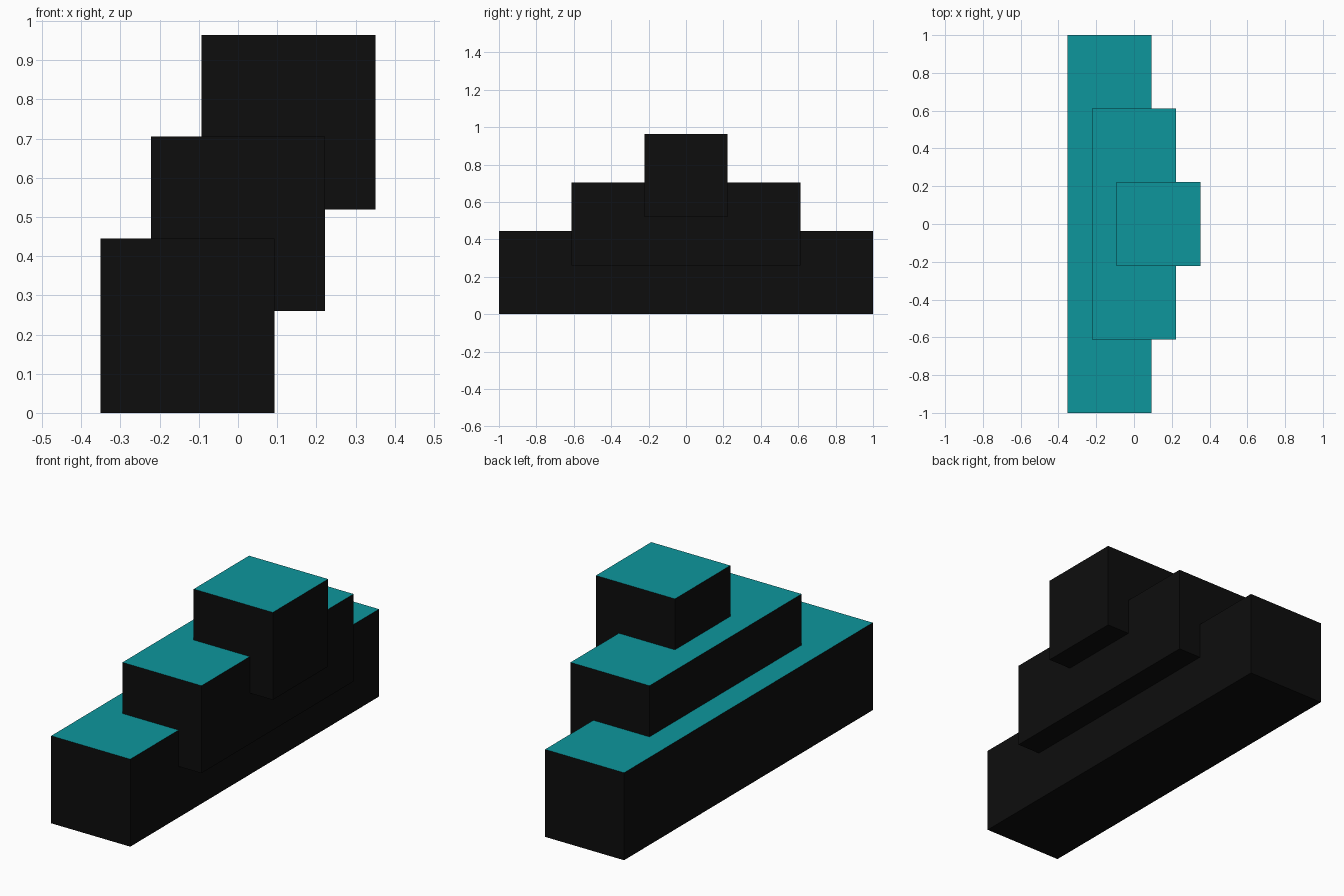
import bpy
import bmesh
from mathutils import Vector

default = bpy.data.objects.get("Cube")
if default:
    bpy.data.objects.remove(default, do_unlink=True)


def make_material(name, rgb):
    mat = bpy.data.materials.new(name)
    mat.use_nodes = True
    colour = (*rgb, 1.0)
    mat.diffuse_color = colour
    mat.node_tree.nodes["Principled BSDF"].inputs["Base Color"].default_value = colour
    return mat


black = make_material("black", (0.004, 0.004, 0.004))
teal = make_material("teal", (0.004, 0.305, 0.335))

SIDE = 0.445  # width and height shared by all tiers


def add_tier(name, x, z, length):
    """Square-section bar along y, black with a teal top."""
    mesh = bpy.data.meshes.new(name)
    mesh.materials.append(black)
    mesh.materials.append(teal)
    bm = bmesh.new()
    bmesh.ops.create_cube(bm, size=1.0)
    bmesh.ops.scale(bm, vec=Vector((SIDE, length, SIDE)), verts=bm.verts)
    bm.normal_update()
    for face in bm.faces:
        face.material_index = 1 if face.normal.z > 0.5 else 0
    bm.to_mesh(mesh)
    bm.free()
    obj = bpy.data.objects.new(name, mesh)
    obj.location = (x, 0, z + SIDE / 2)
    bpy.context.collection.objects.link(obj)


# Three tiers, each shorter and shifted up and to the left
add_tier("bottom_tier", -0.129, 0.0, 2.0)
add_tier("middle_tier", 0.0, 0.26, 1.223)
add_tier("top_tier", 0.129, 0.519, 0.445)
